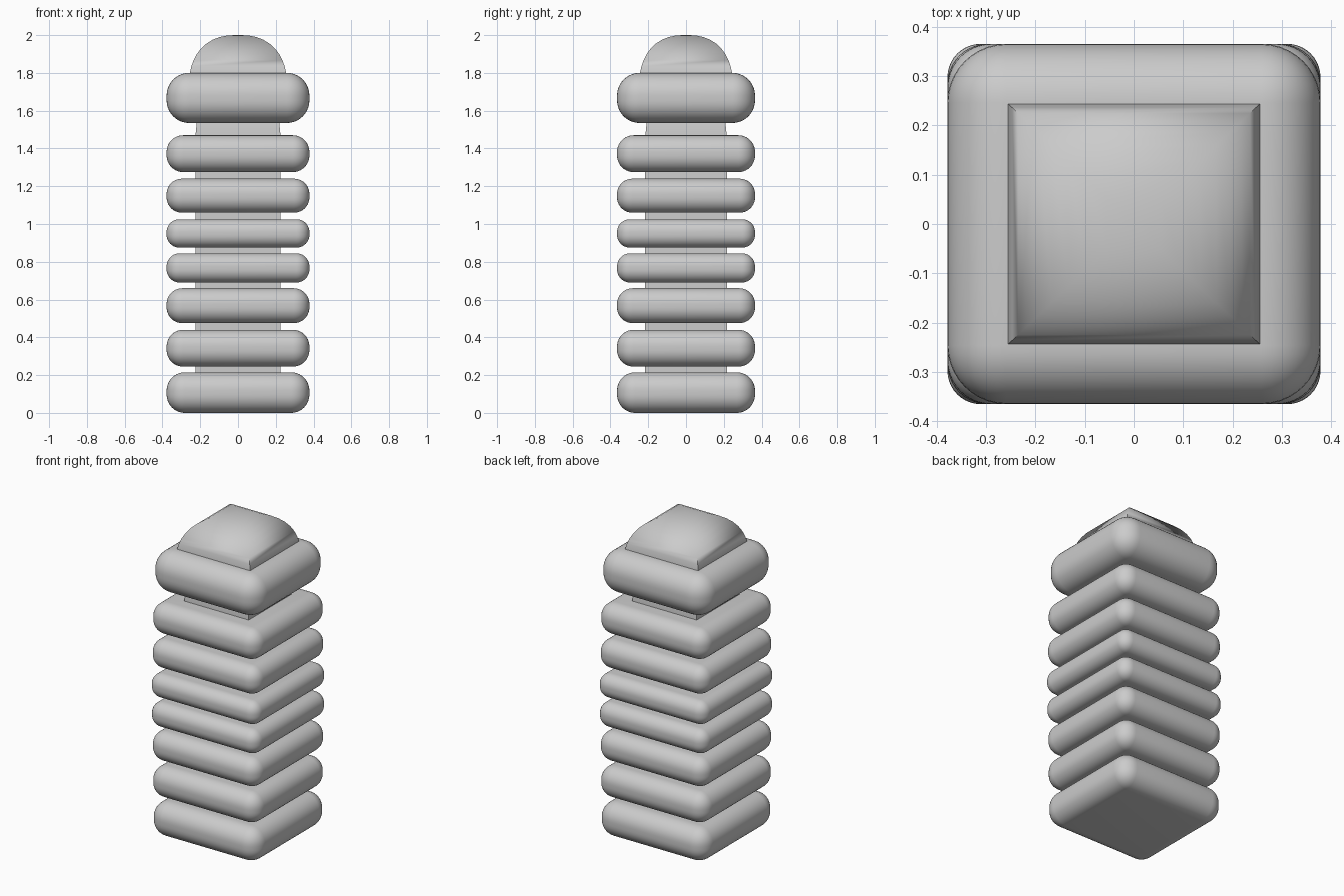
import bpy
import bmesh

default = bpy.data.objects.get("Cube")
if default:
    bpy.data.objects.remove(default, do_unlink=True)


def material(name, rgb):
    mat = bpy.data.materials.new(name)
    mat.use_nodes = True
    mat.diffuse_color = (*rgb, 1)
    mat.node_tree.nodes["Principled BSDF"].inputs["Base Color"].default_value = (*rgb, 1)
    return mat


def add_object(name, bm, mat, angle):
    bmesh.ops.recalc_face_normals(bm, faces=bm.faces)
    mesh = bpy.data.meshes.new(name)
    bm.to_mesh(mesh)
    bm.free()
    mesh.materials.append(mat)
    obj = bpy.data.objects.new(name, mesh)
    bpy.context.collection.objects.link(obj)
    bpy.ops.object.select_all(action='DESELECT')
    obj.select_set(True)
    bpy.context.view_layer.objects.active = obj
    bpy.ops.object.shade_smooth_by_angle(angle=angle)
    return obj


def rounded_slab(name, low, high, mat):
    """Box whose edges are rounded in proportion to its height."""
    height = high - low
    bm = bmesh.new()
    bmesh.ops.create_cube(bm, size=1)
    bmesh.ops.scale(bm, vec=(2 * HALF_X, 2 * HALF_Y, height), verts=bm.verts)
    bmesh.ops.translate(bm, vec=(0, 0, (low + high) / 2), verts=bm.verts)
    bmesh.ops.bevel(bm, geom=bm.edges[:], offset=height * 0.45, segments=10,
                    profile=0.5, affect='EDGES', clamp_overlap=True)
    add_object(name, bm, mat, 0.6)


def square_loft(name, profile, depth, mat, angle):
    """Stack of rectangles given as (half width, height), capped at both ends."""
    bm = bmesh.new()
    rings = [[bm.verts.new((sx * w, sy * w * depth, z))
              for sx, sy in ((-1, -1), (1, -1), (1, 1), (-1, 1))]
             for w, z in profile]
    for a, b in zip(rings, rings[1:]):
        for i in range(4):
            j = (i + 1) % 4
            bm.faces.new((a[i], a[j], b[j], b[i]))
    bm.faces.new(rings[0])
    bm.faces.new(rings[-1])
    add_object(name, bm, mat, angle)


HALF_X, HALF_Y = 0.378, 0.365
grey = material("light grey", (0.6, 0.6, 0.6))

# Stacked cushions, bottom to top
slabs = [(0, 0.215), (0.245, 0.44), (0.475, 0.66), (0.69, 0.845),
         (0.875, 1.025), (1.06, 1.24), (1.275, 1.47), (1.535, 1.80)]
for number, (low, high) in enumerate(slabs, 1):
    rounded_slab(f"cushion_{number}", low, high, grey)

# Square core seen in the gaps
square_loft("core", [(0.226, 0.1), (0.226, 1.46), (0.218, 1.54), (0.2, 1.6)],
            0.955, grey, 0.5)

# Four-sided domed cap
dome = [(0.258, 1.76), (0.255, 1.80), (0.247, 1.835), (0.235, 1.868), (0.218, 1.90),
        (0.195, 1.93), (0.167, 1.955), (0.133, 1.976), (0.096, 1.99),
        (0.056, 1.998), (0.015, 2.0)]
square_loft("cap", dome, 0.955, grey, 1.45)
